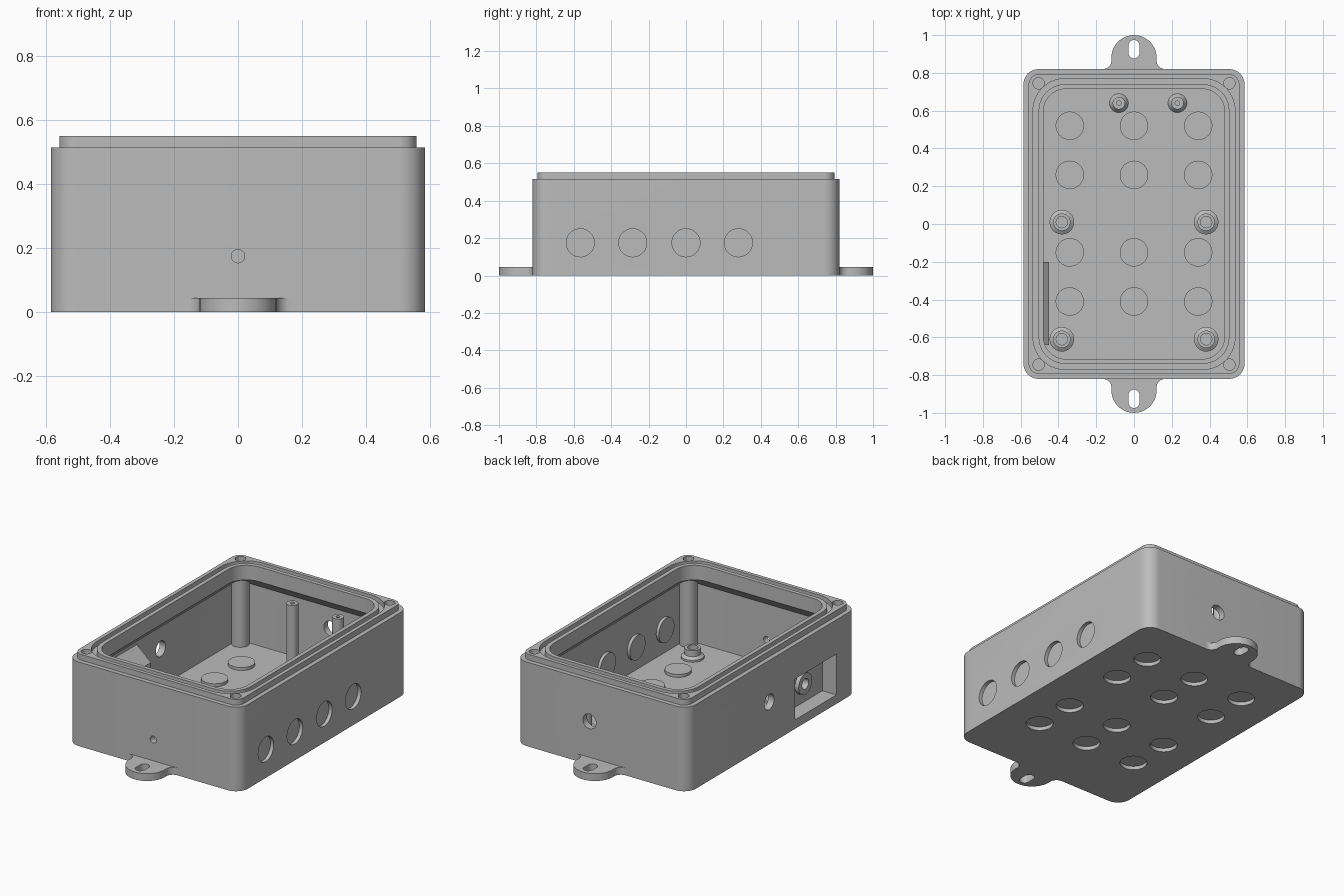
import bpy, bmesh
from math import radians, cos, sin, pi
from mathutils import Matrix, Vector

old = bpy.data.objects.get("Cube")
if old:
    bpy.data.objects.remove(old)

grey = bpy.data.materials.new("mid_grey")
grey.use_nodes = True
colour = (0.5, 0.5, 0.5, 1)
grey.diffuse_color = colour
grey.node_tree.nodes["Principled BSDF"].inputs["Base Color"].default_value = colour


def finish(name, bm):
    bmesh.ops.recalc_face_normals(bm, faces=bm.faces)
    mesh = bpy.data.meshes.new(name)
    bm.to_mesh(mesh)
    bm.free()
    mesh.materials.append(grey)
    ob = bpy.data.objects.new(name, mesh)
    bpy.context.collection.objects.link(ob)
    return ob


def loft(bm, rings):
    """Bridge rings of equal length and cap both ends."""
    loops = [[bm.verts.new(p) for p in ring] for ring in rings]
    for a, b in zip(loops, loops[1:]):
        for i in range(len(a)):
            j = (i + 1) % len(a)
            bm.faces.new((a[i], a[j], b[j], b[i]))
    bm.faces.new(loops[0])
    bm.faces.new(loops[-1])


def arc(cx, cy, r, a0, a1, n=10):
    return [(cx + r * cos(radians(a0 + (a1 - a0) * i / n)),
             cy + r * sin(radians(a0 + (a1 - a0) * i / n))) for i in range(n + 1)]


def rounded(hx, hy, r, z):
    pts = []
    for k, (sx, sy) in enumerate(((1, 1), (-1, 1), (-1, -1), (1, -1))):
        pts += arc(sx * (hx - r), sy * (hy - r), r, 90 * k, 90 * k + 90)
    return [(x, y, z) for x, y in pts]


def prism(bm, pts, z0, z1, matrix=Matrix()):
    loft(bm, [[matrix @ Vector((x, y, z)) for x, y in pts] for z in (z0, z1)])


def lathe(bm, profile, x, y, n=32):
    loft(bm, [[(x + r * cos(2 * pi * i / n), y + r * sin(2 * pi * i / n), z)
               for i in range(n)] for r, z in profile])


def rod(bm, start, end, r):
    """Cylinder between two points."""
    a, b = Vector(start), Vector(end)
    turn = (b - a).to_track_quat('Z', 'Y').to_matrix().to_4x4()
    bmesh.ops.create_cone(bm, cap_ends=True, segments=40, radius1=r, radius2=r,
                          depth=(b - a).length,
                          matrix=Matrix.Translation((a + b) / 2) @ turn)


def boolean(ob, bm, operation):
    tool = finish("cutter", bm)
    mod = ob.modifiers.new("cut", 'BOOLEAN')
    mod.operation, mod.solver, mod.object = operation, 'EXACT', tool
    bpy.context.view_layer.objects.active = ob
    bpy.ops.object.modifier_apply(modifier=mod.name)
    bpy.data.objects.remove(tool)


floor, knock = 0.03, 0.075
floor_spots = [(x, y) for x in (-0.34, 0, 0.34) for y in (0.52, 0.26, -0.15, -0.41)]
side_spots = [-0.565, -0.285, 0, 0.28]
corners = [(sx * 0.505, sy * 0.745) for sx in (-1, 1) for sy in (-1, 1)]

# Box shell: outside, stepped rim, seal groove, lip, chamfer and cavity
bm = bmesh.new()
loft(bm, [rounded(*ring) for ring in (
    (0.585, 0.82, 0.08, 0), (0.585, 0.82, 0.08, 0.515),
    (0.558, 0.793, 0.055, 0.515), (0.558, 0.793, 0.055, 0.55),
    (0.535, 0.77, 0.17, 0.55), (0.535, 0.77, 0.17, 0.52),
    (0.505, 0.74, 0.14, 0.52), (0.505, 0.74, 0.14, 0.55),
    (0.48, 0.715, 0.12, 0.55), (0.48, 0.715, 0.12, 0.46),
    (0.545, 0.78, 0.05, 0.395), (0.545, 0.78, 0.05, floor))])
box = finish("box_shell", bm)

# Sloped housing behind the side pocket
bm = bmesh.new()
prism(bm, [(-0.56, 0.015), (-0.45, 0.015), (-0.45, 0.29), (-0.56, 0.388)],
      0.2, 0.64, Matrix.Rotation(pi / 2, 4, 'X'))
boolean(box, bm, 'UNION')

# Pocket, knockout recesses, cable holes and screw holes
bm = bmesh.new()
prism(bm, [(-0.7, -0.62), (-0.49, -0.62), (-0.49, -0.22), (-0.7, -0.22)], 0.055, 0.305)
for x, y in floor_spots:
    rod(bm, (x, y, -0.1), (x, y, 0.022), knock)
for y in side_spots:
    rod(bm, (0.7, y, 0.175), (0.563, y, 0.175), knock)
for x, y in corners:
    rod(bm, (x, y, 0.47), (x, y, 0.7), 0.03)
rod(bm, (0, -0.9, 0.175), (0, -0.7, 0.175), 0.021)
rod(bm, (0.08, 0.9, 0.265), (0.08, 0.7, 0.265), 0.045)
rod(bm, (-0.7, 0.03, 0.26), (-0.5, 0.03, 0.26), 0.047)
boolean(box, bm, 'DIFFERENCE')
bm = bmesh.new()
rod(bm, (-0.52, -0.42, 0.18), (-0.4, -0.42, 0.18), 0.032)
boolean(box, bm, 'DIFFERENCE')

# Ring boss inside the pocket
bm = bmesh.new()
rod(bm, (-0.485, -0.42, 0.18), (-0.515, -0.42, 0.18), 0.065)
ring = finish("pocket_ring", bm)
bm = bmesh.new()
rod(bm, (-0.6, -0.42, 0.18), (-0.4, -0.42, 0.18), 0.032)
boolean(ring, bm, 'DIFFERENCE')

# Raised inner faces of the knockouts
bm = bmesh.new()
for x, y in floor_spots:
    rod(bm, (x, y, 0.025), (x, y, 0.048), knock)
for y in side_spots:
    rod(bm, (0.55, y, 0.175), (0.527, y, 0.175), knock)
finish("knockout_discs", bm)

# Corner screw columns
bm = bmesh.new()
for x, y in corners:
    rod(bm, (x, y, 0.02), (x, y, 0.465), 0.05)
finish("corner_columns", bm)

# Short hollow standoffs and tall thin posts
bm = bmesh.new()
for x in (-0.382, 0.382):
    for y in (0.01, -0.61):
        lathe(bm, [(0.065, 0.02), (0.065, 0.042), (0.046, 0.055), (0.046, 0.092),
                   (0.03, 0.092), (0.03, 0.045)], x, y)
finish("board_standoffs", bm)
bm = bmesh.new()
for x in (-0.08, 0.23):
    lathe(bm, [(0.05, 0.02), (0.05, 0.035), (0.033, 0.06), (0.033, 0.432),
               (0.012, 0.432), (0.012, 0.38)], x, 0.64)
finish("tall_posts", bm)

# Mounting tabs with filleted roots and slots
half = arc(0.165, 0.8656, 0.0456, -90, -185) + arc(0, 0.88, 0.12, -5, 90)[1:]
outline = [(0.165, 0.8)] + half + [(-x, y) for x, y in half[-2::-1]] + [(-0.165, 0.8)]
slot = arc(0, 0.945, 0.029, 0, 180) + arc(0, 0.905, 0.029, 180, 360)
for name, angle in (("back_tab", 0), ("front_tab", pi)):
    turn = Matrix.Rotation(angle, 4, 'Z')
    bm = bmesh.new()
    prism(bm, outline, 0, 0.045, turn)
    tab = finish(name, bm)
    bm = bmesh.new()
    prism(bm, slot, -0.1, 0.1, turn)
    boolean(tab, bm, 'DIFFERENCE')

# Smooth rounded walls, keep edges sharp
for ob in bpy.context.collection.objects:
    if ob.type == 'MESH' and ob.data.materials and ob.data.materials[0] == grey:
        ob.select_set(True)
        bpy.context.view_layer.objects.active = ob
bpy.ops.object.shade_smooth_by_angle(angle=radians(30))
